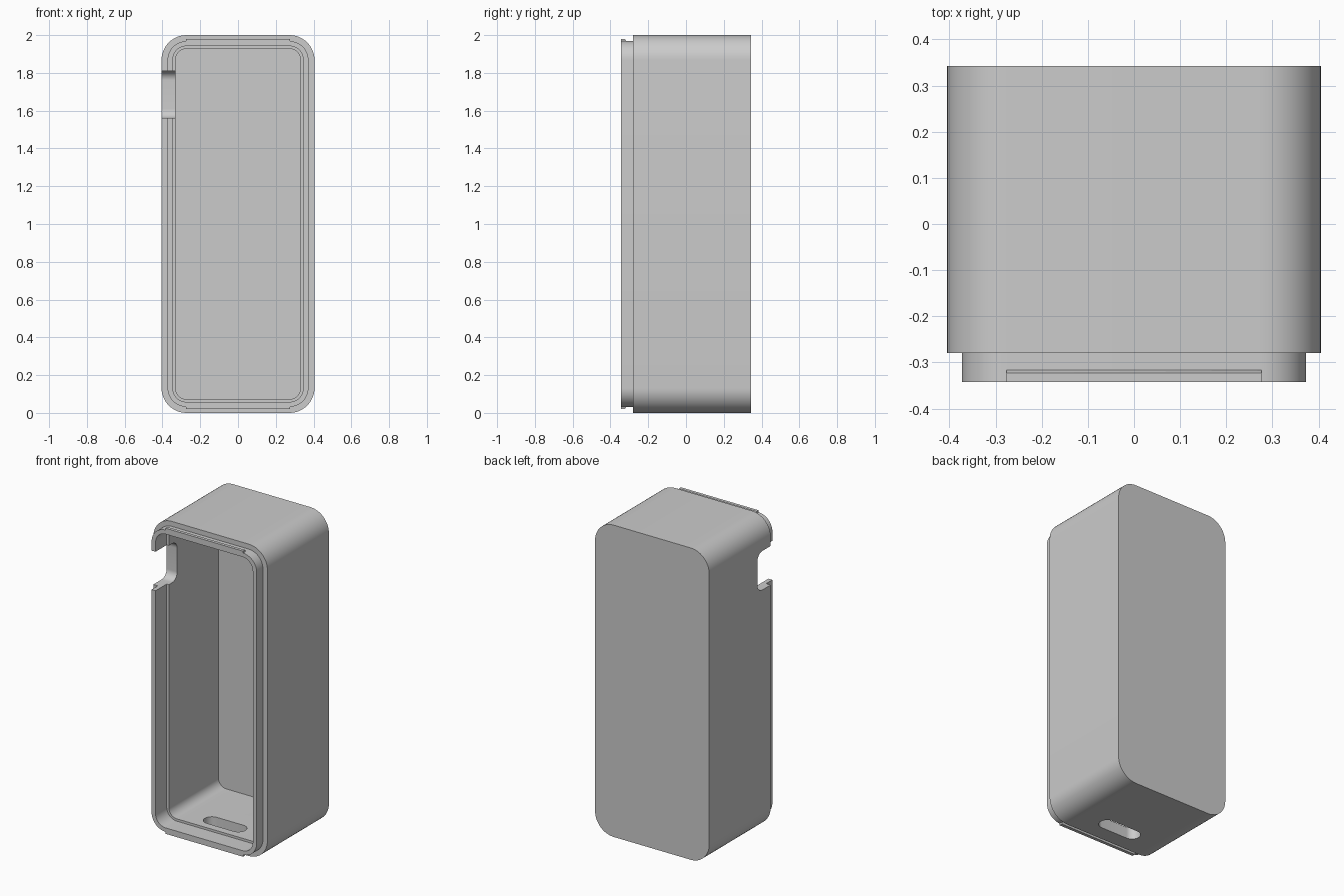
import bpy, bmesh, math

if "Cube" in bpy.data.objects:
    bpy.data.objects.remove(bpy.data.objects["Cube"])

CZ = 1.0  # height of the case centre


def rounded_rect(hw, hh, r, n=12):
    """Outline of a rounded rectangle centred on the origin."""
    pts = []
    for k, (sx, sy) in enumerate([(1, 1), (-1, 1), (-1, -1), (1, -1)]):
        for i in range(n + 1):
            a = math.pi / 2 * (k + i / n)
            pts.append((sx * (hw - r) + r * math.cos(a), sy * (hh - r) + r * math.sin(a)))
    return pts


def loft(name, rings):
    """Skin a list of matching 3D rings and cap both ends."""
    bm = bmesh.new()
    loops = [[bm.verts.new(p) for p in ring] for ring in rings]
    for a, b in zip(loops, loops[1:]):
        for i in range(len(a)):
            j = (i + 1) % len(a)
            bm.faces.new((a[i], a[j], b[j], b[i]))
    bm.faces.new(loops[0])
    bm.faces.new(loops[-1])
    bmesh.ops.recalc_face_normals(bm, faces=bm.faces)
    mesh = bpy.data.meshes.new(name)
    bm.to_mesh(mesh)
    bm.free()
    ob = bpy.data.objects.new(name, mesh)
    bpy.context.collection.objects.link(ob)
    return ob


def boolean(target, tool, operation):
    """Apply a boolean and discard the tool."""
    mod = target.modifiers.new(operation, 'BOOLEAN')
    mod.operation, mod.solver, mod.object = operation, 'EXACT', tool
    tool.hide_render = True
    bpy.context.view_layer.objects.active = target
    bpy.ops.object.modifier_apply(modifier=mod.name)
    bpy.data.objects.remove(tool, do_unlink=True)


# Hollow case: outer wall, stepped lip, inner ledge, cavity (y, half width, half height, radius)
FRONT, BACK = -0.343, 0.343
sections = [
    (BACK, 0.405, 1.0, 0.132),
    (-0.28, 0.405, 1.0, 0.132),
    (-0.28, 0.373, 0.968, 0.1),
    (FRONT, 0.373, 0.968, 0.1),
    (FRONT, 0.345, 0.942, 0.072),
    (-0.23, 0.345, 0.942, 0.072),
    (-0.23, 0.33, 0.927, 0.057),
    (0.272, 0.33, 0.927, 0.057),
]
case = loft("case_body", [[(x, y, CZ + z) for x, z in rounded_rect(w, h, r)]
                          for y, w, h, r in sections])

# Snap ridges along the top and bottom of the lip
for s in (1, -1):
    profile = [(FRONT, 0.96), (FRONT, 0.98), (-0.323, 0.98), (-0.317, 0.968), (-0.317, 0.96)]
    ridge = loft("snap_ridge", [[(x, y, CZ + s * z) for y, z in profile]
                                for x in (-0.276, 0.276)])
    boolean(case, ridge, 'UNION')

# Open notch with rounded inner corners in the left wall
notch_shape = rounded_rect(0.2, 0.125, 0.05)
notch = loft("notch_cutter", [[(x, -0.345 + y, 1.685 + z) for y, z in notch_shape]
                              for x in (-0.5, -0.25)])
boolean(case, notch, 'DIFFERENCE')

# Pill-shaped port through the floor
port_shape = rounded_rect(0.144, 0.05, 0.0499)
port = loft("port_cutter", [[(x, -0.13 + y, z) for x, y in port_shape] for z in (-0.1, 0.2)])
boolean(case, port, 'DIFFERENCE')

bpy.ops.object.select_all(action='DESELECT')
case.select_set(True)
bpy.context.view_layer.objects.active = case
bpy.ops.object.shade_smooth_by_angle(angle=math.radians(30))
